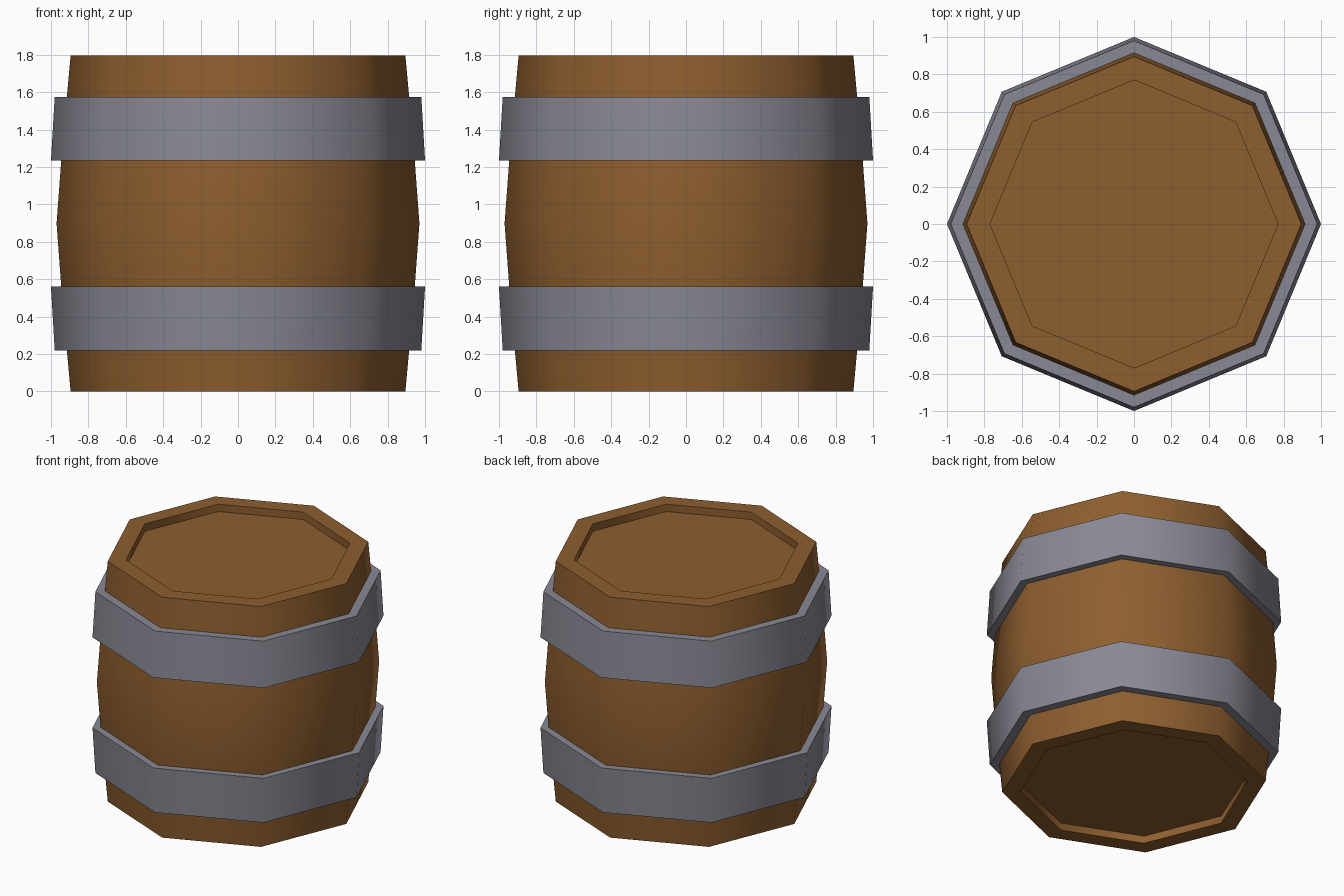
import bpy, math

if "Cube" in bpy.data.objects:
    bpy.data.objects.remove(bpy.data.objects["Cube"])

SIDES = 8
H = 1.795


def material(name, rgb):
    m = bpy.data.materials.new(name)
    m.diffuse_color = (*rgb, 1.0)
    m.use_nodes = True
    m.node_tree.nodes["Principled BSDF"].inputs["Base Color"].default_value = m.diffuse_color
    return m


def lathe(name, profile, mat, closed):
    """Spin a (radius, z) profile into an octagonal solid; open profiles get end caps."""
    n = len(profile)
    verts = [(r * math.cos(a), r * math.sin(a), z)
             for r, z in profile
             for a in (2 * math.pi * k / SIDES for k in range(SIDES))]
    faces = []
    for i in range(n if closed else n - 1):
        j = (i + 1) % n
        for k in range(SIDES):
            l = (k + 1) % SIDES
            faces.append((i * SIDES + k, i * SIDES + l, j * SIDES + l, j * SIDES + k))
    if not closed:
        faces.append(tuple(reversed(range(SIDES))))
        faces.append(tuple(range((n - 1) * SIDES, n * SIDES)))
    me = bpy.data.meshes.new(name)
    me.from_pydata(verts, [], faces)
    me.materials.append(mat)
    ob = bpy.data.objects.new(name, me)
    bpy.context.collection.objects.link(ob)
    bpy.ops.object.select_all(action='DESELECT')
    ob.select_set(True)
    bpy.context.view_layer.objects.active = ob
    bpy.ops.object.shade_smooth_by_angle(angle=math.radians(50))
    return ob


wood = material("brown wood", (0.27, 0.112, 0.028))
iron = material("grey iron", (0.25, 0.25, 0.30))

# Bulging body with a recessed lid at each end (bottom half mirrored to the top)
half = [(0.77, 0.055), (0.77, 0.0), (0.895, 0.0), (0.915, 0.22), (0.945, 0.56)]
profile = half + [(0.97, H / 2)] + [(r, H - z) for r, z in reversed(half)]
lathe("barrel_body", profile, wood, False)

# Two iron hoops, slightly tapered toward the barrel ends
lower = [(0.91, 0.22), (0.98, 0.22), (1.0, 0.56), (0.94, 0.56)]
lathe("lower_hoop", lower, iron, True)
lathe("upper_hoop", [(r, H - z) for r, z in reversed(lower)], iron, True)
